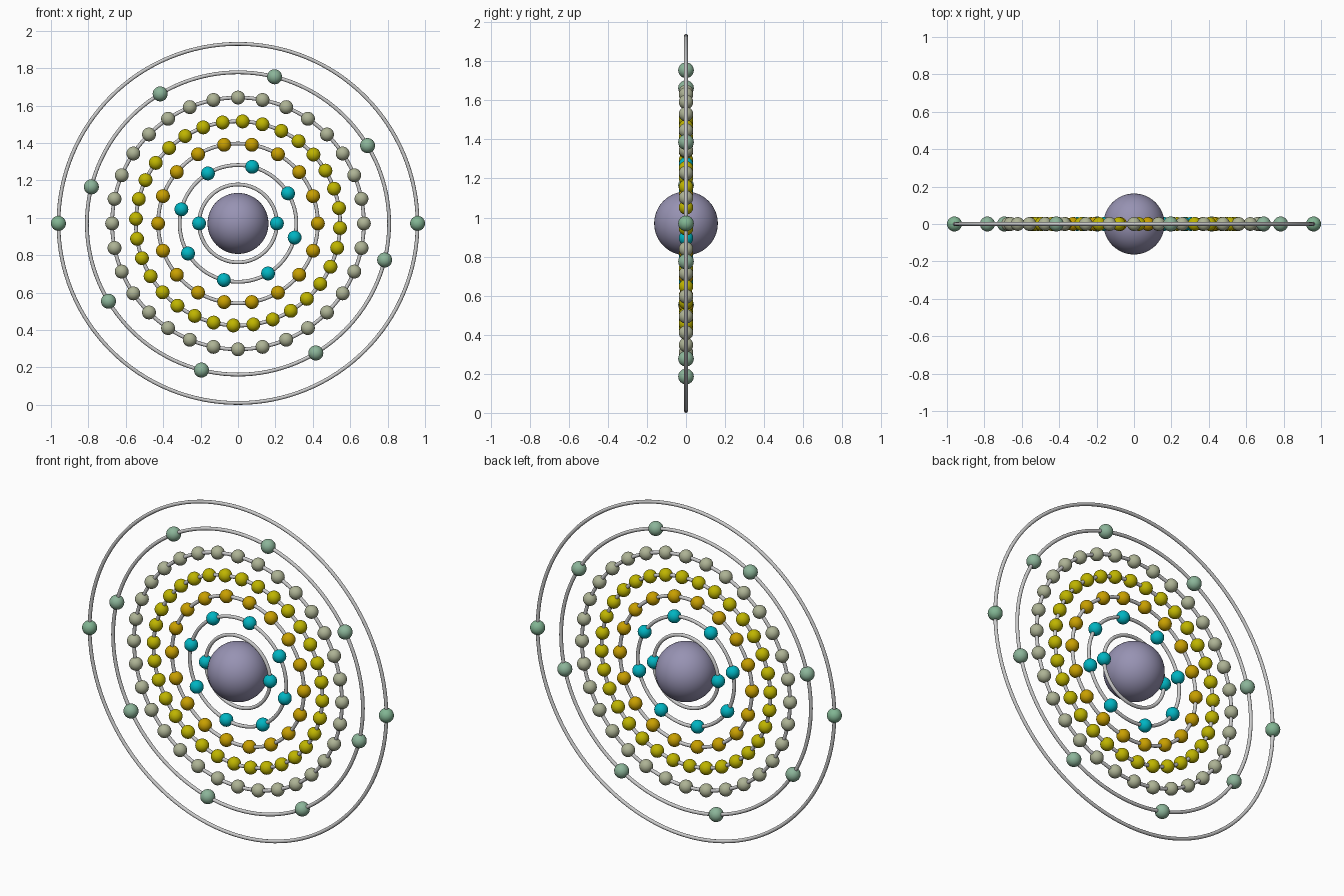
import bpy, bmesh
from math import radians, cos, sin, pi
from mathutils import Matrix, Vector

if "Cube" in bpy.data.objects:
    bpy.data.objects.remove(bpy.data.objects["Cube"])

CENTRE = Vector((0, 0, 0.97))
TUBE = 0.01


def material(name, rgb):
    m = bpy.data.materials.new(name)
    m.diffuse_color = (*rgb, 1)
    m.use_nodes = True
    m.node_tree.nodes["Principled BSDF"].inputs["Base Color"].default_value = m.diffuse_color
    return m


def make_object(name, bm, mat=None):
    for f in bm.faces:
        f.smooth = True
    me = bpy.data.meshes.new(name)
    bm.to_mesh(me)
    bm.free()
    if mat:
        me.materials.append(mat)
    ob = bpy.data.objects.new(name, me)
    ob.location = CENTRE
    bpy.context.collection.objects.link(ob)
    return ob


def orbit_ring(name, radius):
    bpy.ops.mesh.primitive_torus_add(
        major_radius=radius, minor_radius=TUBE, major_segments=128,
        minor_segments=12, location=CENTRE, rotation=(pi / 2, 0, 0))
    ob = bpy.context.object
    ob.name = name
    bpy.ops.object.shade_smooth()


def electrons(name, radius, count, phase, size, mat):
    bm = bmesh.new()
    for i in range(count):
        a = radians(phase) + 2 * pi * i / count
        pos = Matrix.Translation((radius * cos(a), 0, radius * sin(a)))
        bmesh.ops.create_uvsphere(bm, u_segments=24, v_segments=16,
                                  radius=size, matrix=pos)
    make_object(name, bm, mat)


lilac = material("lilac", (0.31, 0.29, 0.45))
teal = material("teal", (0.0, 0.46, 0.54))
gold = material("gold", (0.58, 0.35, 0.0))
yellow = material("yellow", (0.52, 0.46, 0.0))
pale = material("pale", (0.42, 0.45, 0.30))
green = material("green", (0.26, 0.46, 0.32))
mint = material("mint", (0.22, 0.46, 0.29))

# nucleus
bm = bmesh.new()
bmesh.ops.create_uvsphere(bm, u_segments=48, v_segments=32, radius=0.163)
make_object("nucleus", bm, lilac)

# shells: orbit radius, electron count, phase in degrees, electron radius, colour
shells = [
    (0.208, 2, 0, 0.037, teal),
    (0.312, 8, -14, 0.037, teal),
    (0.427, 18, 0, 0.037, gold),
    (0.546, 32, -2.6, 0.037, yellow),
    (0.673, 32, 0, 0.037, pale),
    (0.808, 8, -14, 0.04, green),
    (0.96, 2, 0, 0.04, mint),
]
for n, (r, count, phase, size, mat) in enumerate(shells, 1):
    orbit_ring(f"orbit_ring_{n}", r)
    electrons(f"electrons_{n}", r, count, phase, size, mat)
